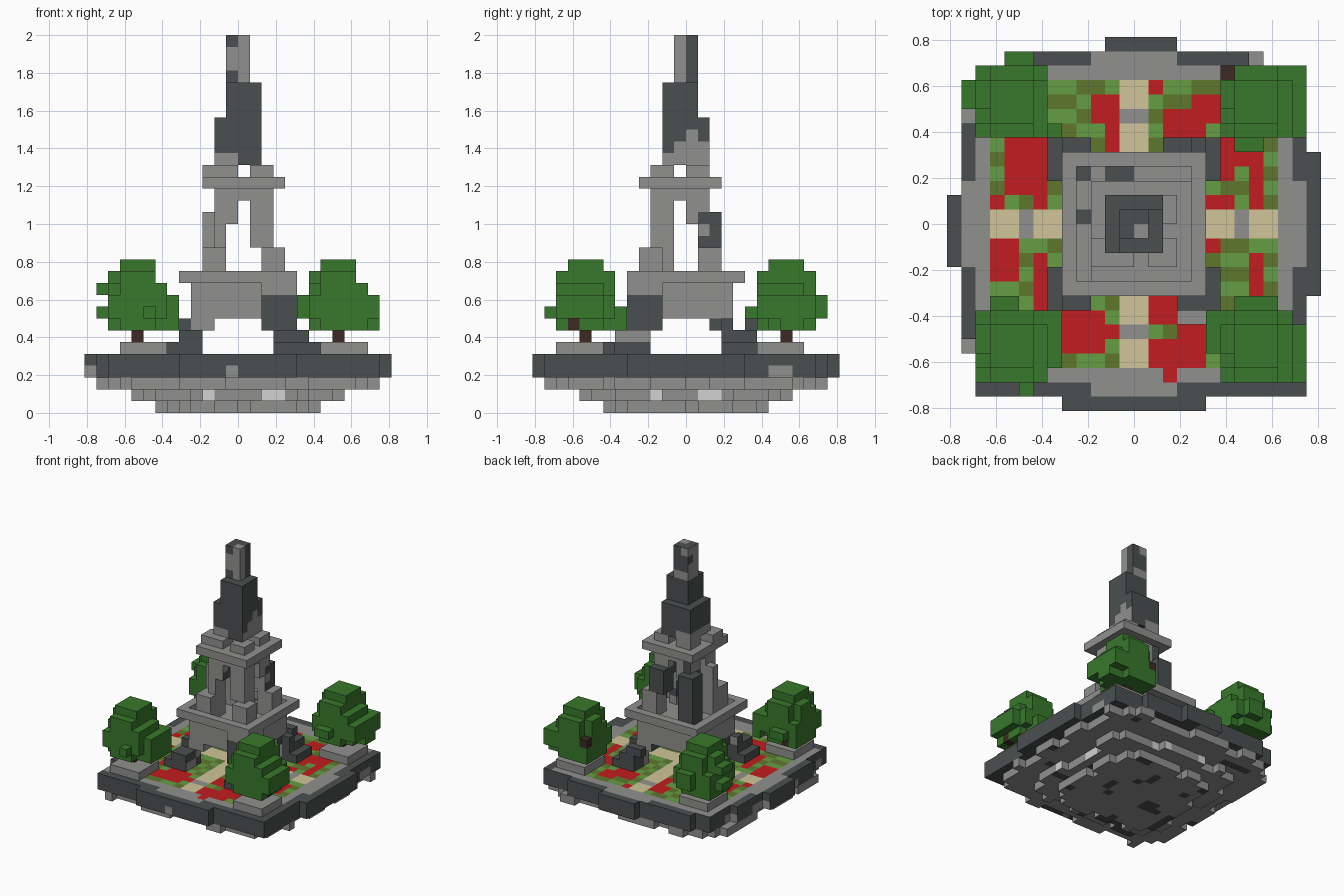
import bpy
from mathutils import Vector, noise

if "Cube" in bpy.data.objects:
    bpy.data.objects.remove(bpy.data.objects["Cube"], do_unlink=True)

U = 1 / 16  # size of one block


def material(name, rgb):
    m = bpy.data.materials.new(name)
    m.use_nodes = True
    m.diffuse_color = (*rgb, 1)
    m.node_tree.nodes["Principled BSDF"].inputs["Base Color"].default_value = (*rgb, 1)
    return m


MATS = [
    material("grey stone", (.28, .28, .275)),
    material("dark slate", (.07, .078, .08)),
    material("pale stone", (.65, .65, .65)),
    material("leaf green", (.04, .19, .025)),
    material("bark brown", (.045, .023, .017)),
    material("red flowers", (.54, .012, .014)),
    material("sand path", (.64, .56, .32)),
    material("olive grass", (.115, .185, .027)),
    material("light grass", (.13, .34, .057)),
]
GREY, DARK, PALE, LEAF, BARK, RED, SAND, OLIVE, GRASS = range(9)


def cells(*boxes):
    """Block cells covered by boxes (x0, y0, z0, x1, y1, z1)."""
    return {(x, y, z) for a, b, c, d, e, f in boxes
            for x in range(a, d) for y in range(b, e) for z in range(c, f)}


SIDES = [Vector(s) for s in ((1, 0, 0), (-1, 0, 0), (0, 1, 0), (0, -1, 0), (0, 0, 1), (0, 0, -1))]


def build(name, solid, paint, at=(0, 0)):
    """Skin the block cells with outer faces; paint(cell, side) gives the colour."""
    index, faces, colours = {}, [], []
    for cell in sorted(solid):
        mid = Vector(cell) + Vector((.5, .5, .5))
        for n in SIDES:
            if tuple(int(c + s) for c, s in zip(cell, n)) in solid:
                continue
            t = Vector((n.y, n.z, n.x)) / 2
            b = n.cross(t)
            corners = [mid + n / 2 + p for p in (-t - b, t - b, t + b, b - t)]
            faces.append([index.setdefault(tuple(round(c) for c in v), len(index)) for v in corners])
            colours.append(paint(cell, n))
    mesh = bpy.data.meshes.new(name)
    mesh.from_pydata([(x * U, y * U, z * U) for x, y, z in index], [], faces)
    for m in MATS:
        mesh.materials.append(m)
    mesh.polygons.foreach_set("material_index", colours)
    mesh.update()
    ob = bpy.data.objects.new(name, mesh)
    ob.location = (at[0] * U, at[1] * U, 0)
    bpy.context.collection.objects.link(ob)


def blotch(cell, n, limit):
    """Weathered patches over the stone."""
    p = (Vector(cell) + n) * .37 + Vector((7.3, 2.1, 4.6))
    return noise.noise(p) > limit


def plain(colour):
    return lambda cell, n: colour


def inside(x, y, rects):
    return any(a <= x < c and b <= y < d for a, b, c, d in rects)


# Garden deck: dark rim, grey border, sand paths, flower beds
FLOWERS = [(-3, 7, -1, 9), (-2, 5, -1, 7), (-6, 6, -5, 7), (1, 9, 2, 10), (2, 6, 5, 8),
           (4, 7, 6, 9), (6, 4, 9, 6), (6, 3, 7, 4), (8, 1, 9, 4), (5, 1, 7, 2), (5, -2, 6, -1),
           (8, -5, 9, -2), (-9, 2, -6, 6), (-10, 1, -9, 2), (-7, 1, -6, 2),
           (-10, -4, -8, -1), (-7, -6, -6, -2), (-5, -9, -2, -6), (-2, -8, -1, -7), (-6, -9, -5, -7),
           (1, -7, 3, -5), (1, -10, 3, -8), (3, -10, 5, -7), (2, -11, 3, -10), (5, -9, 6, -7)]


def deck_paint(cell, n):
    x, y, z = cell
    if n.z < 1:
        return GREY if z == 3 and blotch(cell, n, .4) else DARK
    far, near = sorted((abs(x + .5), abs(y + .5)), reverse=True)
    if inside(x, y, FLOWERS):
        return RED
    if far > 10:
        return DARK if far > (12 if near < 3 else 11) else GREY
    if near < 1:
        return GREY if 7 < far < 8 else SAND
    return OLIVE if (x // 2 + y) % 2 else GRASS


deck = cells((-11, -12, 3, 12, 12, 5), (-12, -8, 3, -11, 7, 5), (-13, -3, 3, -12, 2, 5),
             (12, -5, 3, 13, 5, 5), (-2, 12, 3, 3, 13, 5), (-5, -13, 3, 5, -12, 5))
deck -= cells((8, 11, 3, 12, 12, 5), (-11, 11, 3, -9, 12, 5))
build("garden_deck", deck, deck_paint)

# Ragged stepped foundation tiers
tiers = set()
for z, r in enumerate((7, 9, 12)):
    for x in range(-r, r):
        for y in range(-r, r):
            far, near = sorted((abs(x + .5), abs(y + .5)), reverse=True)
            ragged = noise.noise(Vector((x * .45, y * .45, z * 3.7))) > (-.1 if near < r * .7 else .15)
            if far < r - 1 and far + near < r * 1.72 or far < r and ragged and near < r - 2:
                tiers.add((x, y, z))


def tier_paint(cell, n):
    x, y, z = cell
    if z == 1 and (n.y and x in (-3, 2, 3) or n.x and y in (-3, 1, 2)):
        return PALE
    return DARK if n.z < 0 and blotch(cell, n, .4) else GREY


build("foundation_tiers", tiers, tier_paint)

# Tower base: a hollow block on corner legs, with a raised ledge
base = cells((-4, -4, 5, 4, 4, 11), (-5, -5, 11, 5, 5, 12))
base -= cells((-4, -4, 11, 4, 4, 12), (-2, -4, 5, 2, 4, 8), (-4, -2, 5, 4, 2, 8),
              (-3, -4, 5, 3, 4, 7), (-4, -3, 5, 4, 3, 7))


def base_paint(cell, n):
    x, y, z = cell
    if z == 10 and n.z > 0:
        return DARK if y == 3 and x in (-4, -2, -1) or (x, y) == (-4, 0) else GREY
    return DARK if z < 8 and blotch(cell, n, .1) else GREY


build("tower_base", base, base_paint)

# Stepped corner buttresses around the base
legs = set()
for sx in (-1, 1):
    for sy in (-1, 1):
        for x, y, z in cells((3, 3, 5, 6, 6, 6), (3, 3, 6, 5, 6, 7), (3, 3, 7, 5, 4, 8)):
            legs.add((x if sx > 0 else -1 - x, y if sy > 0 else -1 - y, z))
legs |= cells((2, -5, 7, 5, -2, 11), (3, -6, 5, 6, -3, 7), (2, 5, 7, 4, 6, 8))
build("corner_buttresses", legs,
      lambda c, n: GREY if c[2] == 10 or blotch(c, n, .4) else DARK)
build("side_step", cells((3, -7, 5, 7, -6, 6)), lambda c, n: GREY if n.z > 0 else DARK)

# Pillars leaning on the shaft
tall = cells((-3, 1, 11, -1, 3, 17), (1, 1, 14, 3, 3, 17))
build("tall_pillars", tall,
      lambda c, n: GREY if n.y < 0 or c[1:] == (1, 15) and n.x > 0 else DARK)
build("low_pillars", cells((-3, -4, 11, -1, -2, 14), (2, -4, 11, 4, -2, 14),
                           (2, 1, 11, 4, 3, 14), (-3, -2, 11, -2, -1, 17)), plain(GREY))

# Shaft with an arch through each side
shaft = cells((-2, -3, 11, 3, 2, 19)) - tall
shaft -= cells((-1, -3, 11, 1, 2, 16), (1, -3, 11, 2, 2, 14), (-2, -1, 11, 3, 1, 16),
               (0, -3, 16, 1, 2, 18), (-2, -1, 16, 3, 0, 18))


def shaft_paint(cell, n):
    outer = n.y < 0 and cell[1] == -3 or n.x > 0 and cell[0] == 2
    return DARK if not outer and blotch(cell, n, .25) else GREY


build("shaft", shaft, shaft_paint)

# Collar and the corner blocks on it
build("collar", cells((-3, -4, 19, 4, 3, 20)), plain(GREY))
build("collar_blocks", cells((-3, -3, 20, 0, -1, 21), (1, -3, 20, 3, -1, 21),
                             (-2, 0, 20, 0, 2, 21), (1, 0, 20, 3, 2, 21)), plain(GREY))


# Spire in three shrinking stages
def spire_paint(cell, n):
    x, y, z = cell
    if z >= 28:
        if n.z > 0:
            return GREY if x == 0 and y == -1 else DARK
        if n.y < 0:
            return DARK if x < 0 and z in (28, 31) else GREY
        if n.x > 0:
            return GREY if y < 0 else DARK
        return DARK if blotch(cell, n, .15) else GREY
    if z == 21 and n.z < 1 and (x < 0 or n.x != 0):
        return GREY
    return GREY if n.x > 0 and (z == 22 and y > -2 or z == 23 and y == 0) else DARK


build("spire", cells((-2, -2, 21, 2, 2, 25), (-1, -2, 25, 2, 1, 28), (-1, -1, 28, 1, 1, 32)), spire_paint)

# Trees in square planters: a shared crown, each with its own tufts and a bare branch
crown = cells((1, 1, 7, 6, 6, 12), (2, 2, 12, 5, 5, 13))
crown -= cells((1, 1, 11, 2, 3, 12), (5, 1, 11, 6, 6, 12), (1, 1, 7, 2, 2, 8), (5, 1, 7, 6, 2, 8),
               (5, 5, 7, 6, 6, 8), (1, 5, 10, 2, 6, 12), (1, 1, 10, 2, 2, 11), (5, 5, 10, 6, 6, 11))
TREES = {
    "front_left": ((5, -12), (5, 2, 7), ((6, 1, 8, 7, 5, 10), (2, 6, 7, 5, 7, 9),
                                         (0, 3, 8, 1, 6, 10), (5, 1, 7, 6, 2, 8))),
    "back_left": ((5, 5), (1, 5, 9), ((6, 1, 8, 7, 6, 10), (6, 3, 7, 7, 5, 8), (2, 0, 8, 4, 1, 9))),
    "back_right": ((-12, 5), (3, 1, 8), ((0, 3, 8, 1, 5, 9), (0, 3, 10, 1, 5, 11),
                                         (3, 6, 8, 5, 7, 10), (6, 1, 7, 7, 2, 10))),
    "front_right": ((-12, -12), (2, 5, 7), ((6, 2, 7, 7, 6, 10), (4, 0, 8, 5, 1, 9), (2, 6, 8, 4, 7, 9))),
}
for side, (at, branch, tufts) in TREES.items():
    build(side + "_tree_crown", (crown | cells(*tufts)) - {branch}, plain(LEAF), at)
    build(side + "_tree_trunk", cells((3, 3, 5, 4, 4, 9)) | {branch}, plain(BARK), at)
    build(side + "_planter", cells((2, 1, 5, 6, 5, 6)), plain(GREY), at)
